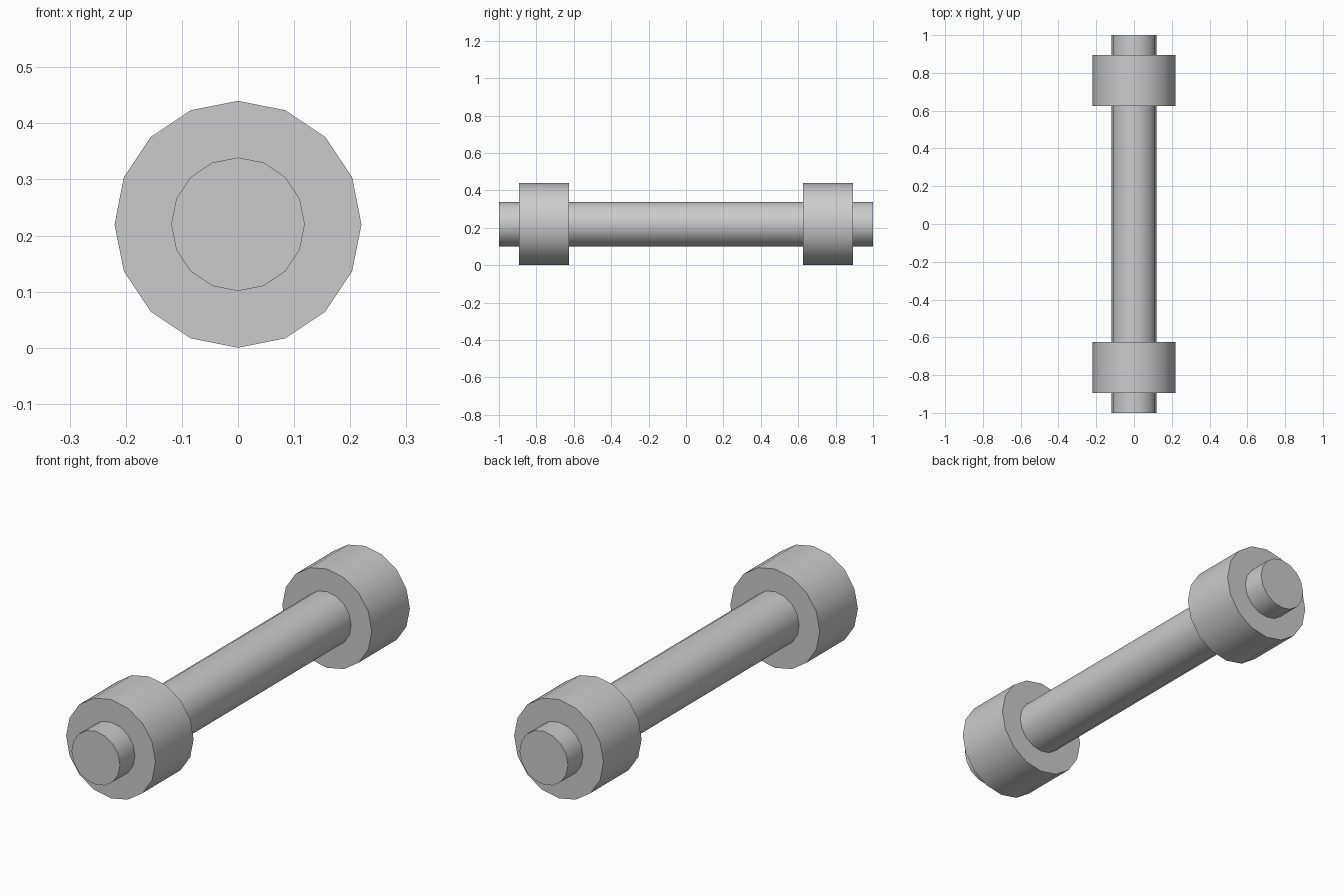
import bpy
from math import radians

if "Cube" in bpy.data.objects:
    bpy.data.objects.remove(bpy.data.objects["Cube"])

SIDES = 16
AXIS_Z = 0.22


def cylinder(name, radius, y0, y1):
    """16-sided capped cylinder lying along y, smooth round the side."""
    bpy.ops.mesh.primitive_cylinder_add(
        vertices=SIDES, radius=radius, depth=y1 - y0,
        location=(0, (y0 + y1) / 2, AXIS_Z), rotation=(radians(90), 0, 0))
    obj = bpy.context.object
    obj.name = name
    bpy.ops.object.transform_apply(location=False, rotation=True, scale=False)
    bpy.ops.object.shade_smooth_by_angle(angle=radians(30))
    return obj


# Long rod passing through both collars
cylinder("rod", 0.119, -1.0, 1.0)

# Thick collars near each end
cylinder("front_collar", 0.22, -0.894, -0.626)
cylinder("back_collar", 0.22, 0.626, 0.894)
